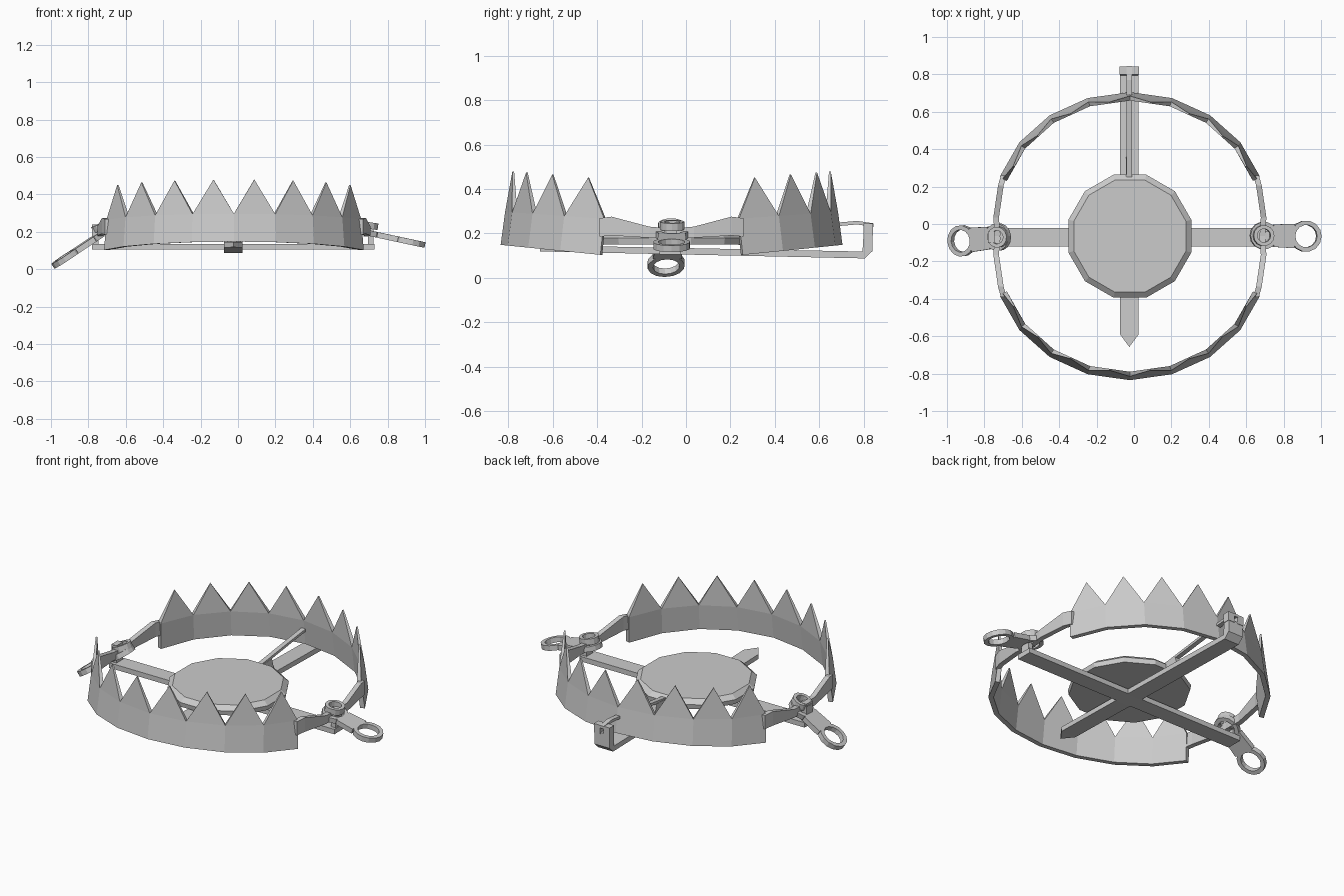
import bpy, bmesh, math
from mathutils import Vector, Matrix

if "Cube" in bpy.data.objects:
    bpy.data.objects.remove(bpy.data.objects["Cube"])

CX, CY = -0.022, -0.065          # centre of the trap


def finish(name, bm):
    bmesh.ops.recalc_face_normals(bm, faces=bm.faces)
    me = bpy.data.meshes.new(name)
    bm.to_mesh(me)
    bm.free()
    ob = bpy.data.objects.new(name, me)
    bpy.context.collection.objects.link(ob)
    return ob


def prism(name, pts, vec):
    bm = bmesh.new()
    f = bm.faces.new([bm.verts.new(p) for p in pts])
    r = bmesh.ops.extrude_face_region(bm, geom=[f], use_keep_orig=True)
    bmesh.ops.translate(bm, vec=vec, verts=[g for g in r['geom'] if isinstance(g, bmesh.types.BMVert)])
    return finish(name, bm)


def box(name, x0, x1, y0, y1, z0, z1):
    return prism(name, [(x0, y0, z0), (x1, y0, z0), (x1, y1, z0), (x0, y1, z0)], (0, 0, z1 - z0))


def loft(bm, sections, closed=False):
    rows = [[bm.verts.new(p) for p in s] for s in sections]
    n = len(rows[0])
    pairs = list(zip(rows, rows[1:])) + ([(rows[-1], rows[0])] if closed else [])
    for a, b in pairs:
        for i in range(n):
            j = (i + 1) % n
            bm.faces.new((a[i], a[j], b[j], b[i]))
    if not closed:
        bm.faces.new(rows[0])
        bm.faces.new(rows[-1])


def washer(bm, c, u, v, n, r_out, r_in, h, sides=14):
    secs = []
    for i in range(sides):
        a = 2 * math.pi * i / sides
        d = u * math.cos(a) + v * math.sin(a)
        secs.append([c + d * r + n * z for r, z in
                     ((r_in, -h / 2), (r_out, -h / 2), (r_out, h / 2), (r_in, h / 2))])
    loft(bm, secs, True)


# Toothed jaws with their hinge arms
def jaw(name, s):
    bm = bmesh.new()

    def pt(deg, t, inner, z):
        a = math.radians(deg)
        x = (0.73 - 0.03 * t - inner) * math.sin(a)
        y = 0.12 - 0.035 * t + (0.65 - 0.01 * t - inner) * math.cos(a)
        return bm.verts.new((CX + x, CY + s * y, z))

    def drop(deg):
        return 0.045 * (1 - math.cos(math.radians(deg))) / 0.691

    cols = []
    for k in range(-4, 5):
        d = 18 * k
        zb, zv = 0.148 - drop(d), 0.297 - 0.7 * drop(d)
        cols.append((pt(d, 0, 0, zb), pt(d, 0.45, 0, zv),
                     pt(d, 0.45, 0.025, zv), pt(d, 0, 0.028, zb)))
    for k in range(8):
        a, b = cols[k], cols[k + 1]
        d = -63 + 18 * k
        zt = 0.48 - 0.8 * drop(d)
        to, ti = pt(d, 1, 0, zt), pt(d, 1, 0.008, zt)
        for f in ((a[0], b[0], b[1], a[1]), (a[1], b[1], to), (a[3], a[2], b[2], b[3]),
                  (a[2], ti, b[2]), (a[0], a[3], b[3], b[0]),
                  (a[1], to, ti, a[2]), (to, b[1], b[2], ti)):
            bm.faces.new(f)
    bm.faces.new(cols[0])
    bm.faces.new(cols[-1])
    arm = [(0.690, 0.325, 0.185, 0.268), (0.705, 0.27, 0.19, 0.275),
           (0.73, 0.10, 0.18, 0.23), (0.722, -0.02, 0.175, 0.22)]
    for m in (-1, 1):
        loft(bm, [[(CX + m * x, CY + s * y, z0), (CX + m * (x - 0.03), CY + s * y, z0),
                   (CX + m * (x - 0.03), CY + s * y, z1), (CX + m * x, CY + s * y, z1)]
                  for x, y, z0, z1 in arm])
    finish(name, bm)


jaw("front_jaw", -1)
jaw("rear_jaw", 1)


# Pressure plate: chamfered twelve-sided disc on a short post
def disc(name, rings, sides):
    bm = bmesh.new()
    loft(bm, [[(CX + r * math.cos(2 * math.pi * (i + 0.5) / sides),
                CY + r * math.sin(2 * math.pi * (i + 0.5) / sides), z) for i in range(sides)]
              for r, z in rings])
    finish(name, bm)


disc("pressure_plate", [(0.335, 0.150), (0.34, 0.178), (0.31, 0.203)], 12)
disc("plate_post", [(0.04, 0.11), (0.04, 0.155)], 8)

# Base cross
box("cross_bar", -0.78, 0.73, -0.12, -0.022, 0.105, 0.135)
box("left_hinge_post", -0.78, -0.745, -0.10, -0.04, 0.12, 0.24)
box("right_hinge_post", 0.695, 0.725, -0.10, -0.04, 0.12, 0.215)
prism("long_bar", [(-0.075, y, z) for y, z in
                   ((-0.59, 0.145), (0.795, 0.118), (0.80, 0.20), (0.84, 0.20),
                    (0.84, 0.12), (0.805, 0.087), (-0.59, 0.117))], (0.1, 0, 0))
prism("long_bar_point", [(-0.075, -0.59, 0.117), (0.025, -0.59, 0.117), (-0.025, -0.657, 0.118)],
      (0, 0, 0.028))
for side, x in (("left", -0.078), ("right", -0.014)):
    box(side + "_prong", x, x + 0.042, 0.80, 0.843, 0.19, 0.245)

# Trigger rod and its catch
bm = bmesh.new()
loft(bm, [[(-0.04, y, z - 0.008), (-0.012, y, z - 0.008), (-0.012, y, z + 0.008), (-0.04, y, z + 0.008)]
          for y, z in ((0.845, 0.237), (0.77, 0.248), (0.68, 0.24), (0.48, 0.215), (0.25, 0.185))])
finish("trigger_rod", bm)
prism("trigger_catch", [(-0.042, 0.22, 0.155), (-0.042, 0.31, 0.12), (-0.042, 0.36, 0.12),
                        (-0.042, 0.34, 0.19), (-0.042, 0.22, 0.185)], (0.032, 0, 0))


# Spring links with an eye at each end
def link(name, pivot, eye):
    p, e = Vector(pivot), Vector(eye)
    u = (e - p).normalized()
    v = Vector((0, 0, 1)).cross(u).normalized()
    n = u.cross(v)
    d = (e - p).length
    bm = bmesh.new()
    washer(bm, p, u, v, n, 0.074, 0.05, 0.03)
    washer(bm, e, u, v, n, 0.084, 0.06, 0.03)
    loft(bm, [[p + u * t + v * w * a + n * b * 0.015 for a, b in ((-1, -1), (1, -1), (1, 1), (-1, 1))]
              for t, w in ((0.053, 0.06), (d - 0.063, 0.065))])
    up = Vector((0, 0, 1))
    tilt = (n + up * 0.5).normalized()
    w = tilt.cross(v).normalized()
    washer(bm, p + up * 0.04, w, v, tilt, 0.056, 0.036, 0.035)
    finish(name, bm)


link("left_spring", (-0.727, -0.07, 0.19), (-0.92, -0.09, 0.062))
link("right_spring", (0.693, -0.062, 0.195), (0.918, -0.065, 0.147))
